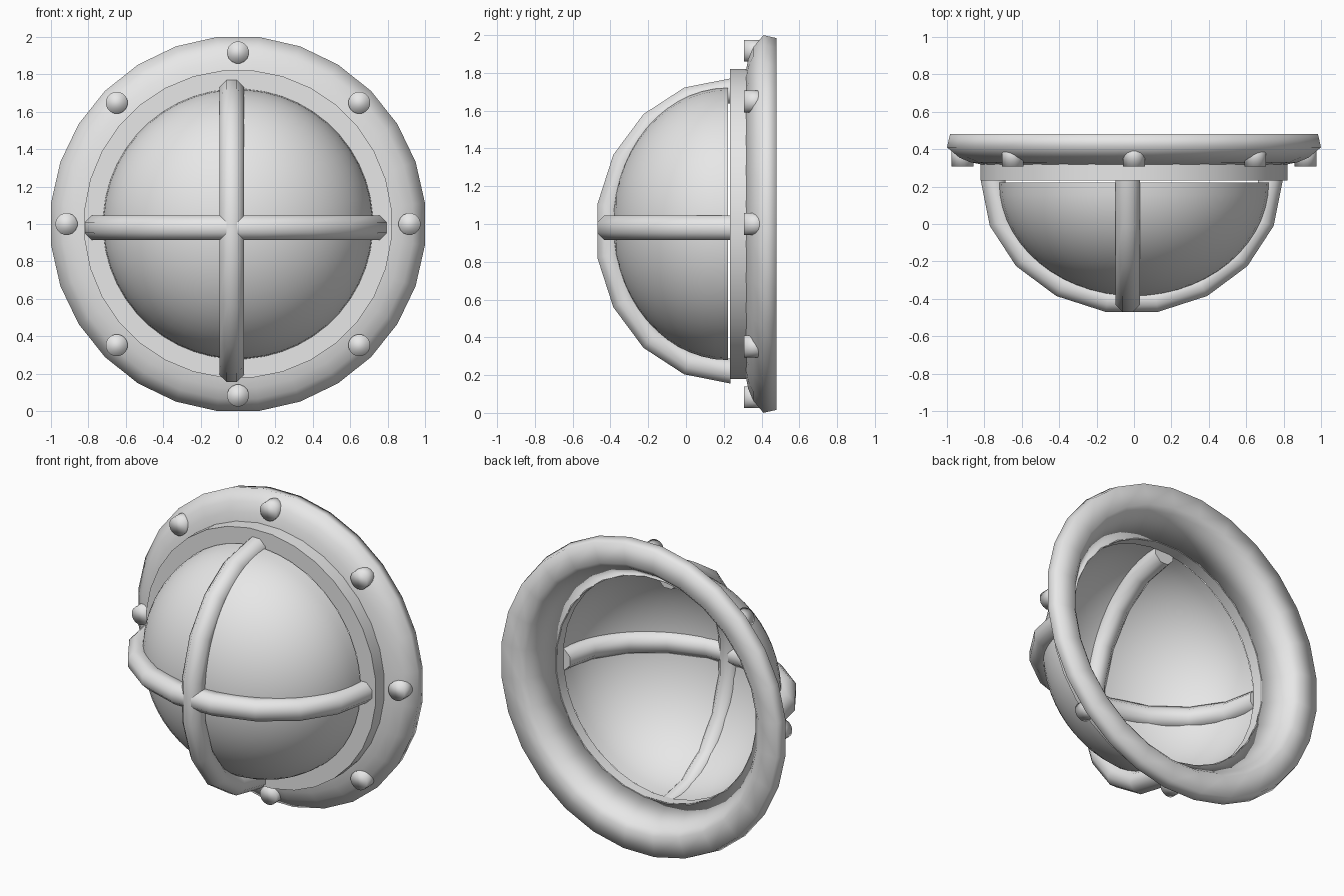
import bpy
import bmesh
from math import sin, cos, pi, radians
from mathutils import Vector

if "Cube" in bpy.data.objects:
    bpy.data.objects.remove(bpy.data.objects["Cube"], do_unlink=True)

metal = bpy.data.materials.new("light_grey")
metal.use_nodes = True
grey = (0.8, 0.8, 0.8, 1)
metal.diffuse_color = grey
metal.node_tree.nodes["Principled BSDF"].inputs["Base Color"].default_value = grey


def skin(name, loops, join_ends=False, caps=(False, False), angle=180):
    """Bridge equal closed loops of points into a smooth-shaded object."""
    bm = bmesh.new()
    rows = [[bm.verts.new(p) for p in loop] for loop in loops]
    pairs = list(zip(rows, rows[1:]))
    if join_ends:
        pairs.append((rows[-1], rows[0]))
    n = len(rows[0])
    for a, b in pairs:
        for i in range(n):
            j = (i + 1) % n
            bm.faces.new((a[i], a[j], b[j], b[i]))
    for row, cap in zip((rows[0], rows[-1]), caps):
        if cap:
            bm.faces.new(row)
    bmesh.ops.remove_doubles(bm, verts=bm.verts, dist=0.0005)
    bmesh.ops.recalc_face_normals(bm, faces=bm.faces)
    mesh = bpy.data.meshes.new(name)
    bm.to_mesh(mesh)
    bm.free()
    mesh.materials.append(metal)
    obj = bpy.data.objects.new(name, mesh)
    bpy.context.collection.objects.link(obj)
    bpy.ops.object.select_all(action="DESELECT")
    obj.select_set(True)
    bpy.context.view_layer.objects.active = obj
    if angle < 180:
        bpy.ops.object.shade_smooth_by_angle(angle=radians(angle))
    else:
        bpy.ops.object.shade_smooth()
    return obj


def circle(r, y, sides, x=0, z=1):
    """Circle facing the front, with a flat edge at the top."""
    turns = [2 * pi * (i + 0.5) / sides for i in range(sides)]
    return [(x + r * sin(t), y, z + r * cos(t)) for t in turns]


# Flared rim with a funnel-shaped back
rim = [(0.715, 0.30), (0.82, 0.318), (0.88, 0.33), (0.94, 0.355), (1.006, 0.41),
       (0.99, 0.48), (0.86, 0.48), (0.83, 0.455)]
skin("outer_rim", [circle(r, y, 28) for r, y in rim], join_ends=True)

# Flat ring that holds the dome
ring = [(0.715, 0.232), (0.825, 0.232), (0.825, 0.325), (0.715, 0.305)]
skin("inner_ring", [circle(r, y, 32) for r, y in ring], join_ends=True, angle=40)

# Thin open dome
steps = 14
arc = [pi / 2 * i / steps for i in range(steps + 1)]
skin("dome", [circle(0.722 * cos(t), 0.222 - 0.607 * sin(t), 48) for t in arc])


# Bent guard bars crossing over the dome
def guard_bar(name, centre, side, across):
    centre, side, across = Vector(centre), Vector(side), Vector(across)
    front = Vector((0, -1, 0))
    loops = []
    for k in range(10):
        t = radians(-90 + 20 * k)
        middle = centre + side * 0.742 * sin(t) + front * 0.65 * cos(t)
        out = (side * sin(t) + front * cos(t)).normalized()
        turns = [2 * pi * (i + 0.5) / 8 for i in range(8)]
        loops.append([middle + (out * cos(u) + across * sin(u)) * 0.071 for u in turns])
    skin(name, loops, caps=(True, True), angle=50)


guard_bar("upright_guard_bar", (-0.033, 0.235, 0.963), (0, 0, 1), (1, 0, 0))
guard_bar("level_guard_bar", (-0.012, 0.235, 0.98), (1, 0, 0), (0, 0, 1))

# Eight rivets around the rim
for i in range(8):
    t = i * pi / 4
    x, z = 0.917 * sin(t), 1 + 0.917 * cos(t)
    skin(f"rivet_{i + 1}", [circle(0.059, y, 16, x, z) for y in (0.308, 0.42)],
         caps=(True, True))
